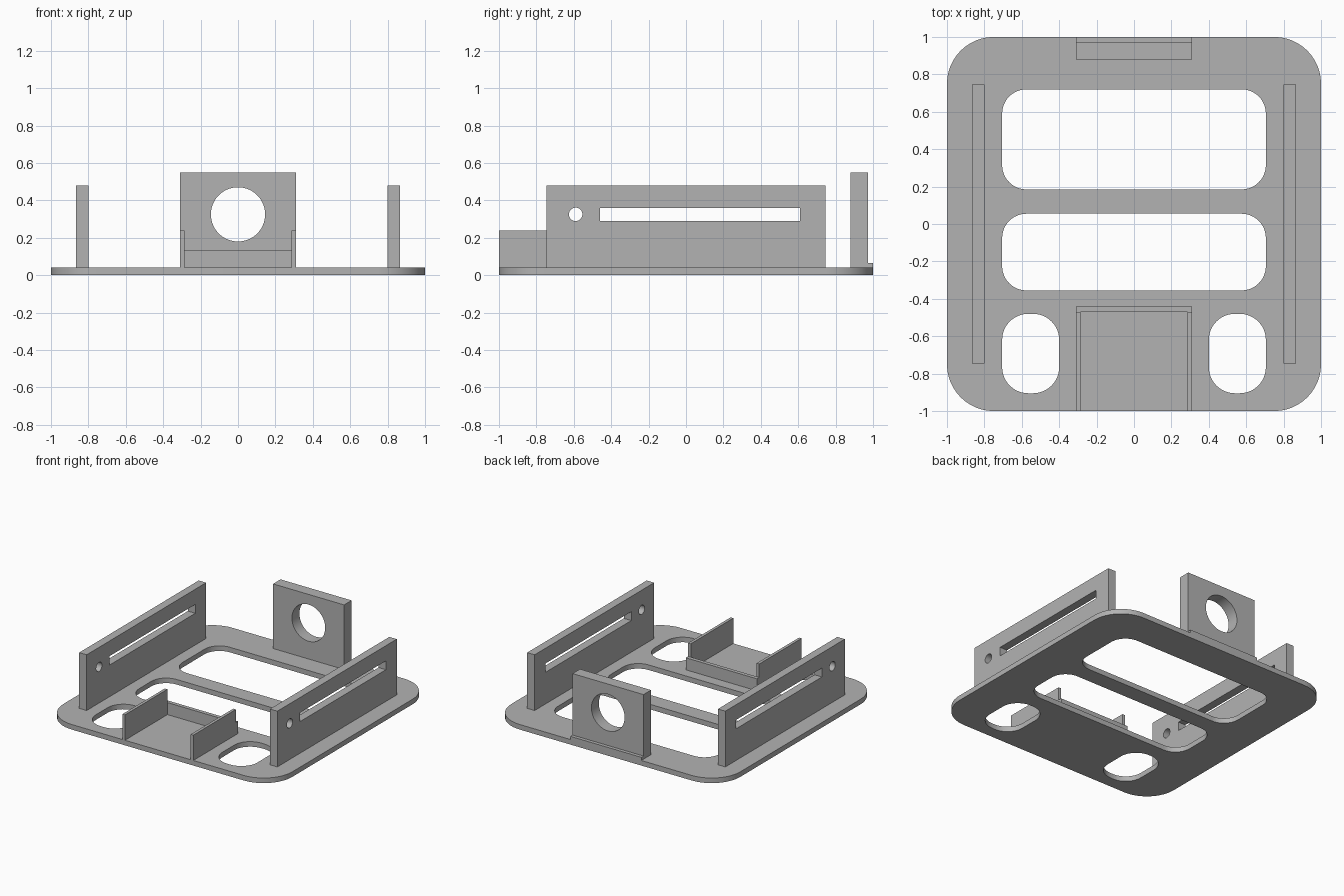
import bpy
from math import sin, cos, pi
from mathutils import Matrix

if "Cube" in bpy.data.objects:
    bpy.data.objects.remove(bpy.data.objects["Cube"])

grey = bpy.data.materials.new("plain grey")
grey.diffuse_color = (0.45, 0.45, 0.45, 1)
grey.use_nodes = True
grey.node_tree.nodes["Principled BSDF"].inputs["Base Color"].default_value = (0.45, 0.45, 0.45, 1)

BASE = 0.04


def rounded(x0, x1, y0, y1, r=0.0, steps=12):
    """Outline of a rectangle with rounded corners."""
    if r == 0:
        return [(x0, y0), (x1, y0), (x1, y1), (x0, y1)]
    centres = [(x1 - r, y1 - r), (x0 + r, y1 - r), (x0 + r, y0 + r), (x1 - r, y0 + r)]
    return [(cx + r * cos((q + i / steps) * pi / 2), cy + r * sin((q + i / steps) * pi / 2))
            for q, (cx, cy) in enumerate(centres) for i in range(steps + 1)]


def circle(cx, cy, r, n=48):
    return [(cx + r * cos(2 * pi * i / n), cy + r * sin(2 * pi * i / n)) for i in range(n)]


def panel(name, outlines, thickness, matrix):
    """Extrude an outline with holes, centred on its plane, and place it."""
    curve = bpy.data.curves.new(name, 'CURVE')
    curve.dimensions = '2D'
    curve.fill_mode = 'BOTH'
    curve.extrude = thickness / 2
    for points in outlines:
        spline = curve.splines.new('POLY')
        spline.points.add(len(points) - 1)
        for p, (x, y) in zip(spline.points, points):
            p.co = (x, y, 0, 1)
        spline.use_cyclic_u = True
    temp = bpy.data.objects.new(name + " outline", curve)
    mesh = bpy.data.meshes.new_from_object(temp)
    bpy.data.objects.remove(temp)
    bpy.data.curves.remove(curve)
    mesh.name = name
    mesh.transform(matrix)
    mesh.materials.clear()
    mesh.materials.append(grey)
    obj = bpy.data.objects.new(name, mesh)
    bpy.context.collection.objects.link(obj)
    bpy.ops.object.select_all(action='DESELECT')
    obj.select_set(True)
    bpy.context.view_layer.objects.active = obj
    bpy.ops.object.shade_smooth_by_angle(angle=pi / 6)
    return obj


def block(name, x0, x1, y0, y1, z0, z1):
    return panel(name, [rounded(x0, x1, y0, y1)], z1 - z0,
                 Matrix.Translation((0, 0, (z0 + z1) / 2)))


# Base plate with four rounded openings
panel("base_plate", [
    rounded(-1, 1, -1, 1, 0.25),
    rounded(-0.705, 0.705, 0.185, 0.72, 0.13),
    rounded(-0.705, 0.705, -0.355, 0.055, 0.13),
    rounded(0.4, 0.705, -0.905, -0.48, 0.14),
    rounded(-0.705, -0.4, -0.905, -0.48, 0.14),
], BASE, Matrix.Translation((0, 0, BASE / 2)))

# Orientations: drawing plane to YZ (facing x) and to XZ (facing -y)
upright_x = Matrix(((0, 0, 1, 0), (1, 0, 0, 0), (0, 1, 0, 0), (0, 0, 0, 1)))
upright_y = Matrix.Rotation(pi / 2, 4, 'X')

for side, s in (("left", 1), ("right", -1)):
    # Long side walls with a slot and a round hole
    panel(side + "_side_wall", [
        rounded(-0.745, 0.745, BASE, 0.48),
        rounded(-0.46, 0.61, 0.29, 0.36),
        circle(-0.59, 0.325, 0.036, 32),
    ], 0.065, Matrix.Translation((s * 0.8325, 0, 0)) @ upright_x)
    # Front tray sides
    x0, x1 = sorted((s * 0.287, s * 0.31))
    block(side + "_tray_side", x0, x1, -1, -0.47, BASE, 0.24)

# Low wall closing the tray
block("tray_back", -0.31, 0.31, -0.47, -0.44, BASE, 0.135)

# Rear bracket with a round opening, and the lip behind it
panel("rear_bracket", [rounded(-0.31, 0.31, BASE, 0.55), circle(0, 0.325, 0.145, 64)],
      0.093, Matrix.Translation((0, 0.9265, 0)) @ upright_y)
block("rear_lip", -0.31, 0.31, 0.973, 1, BASE, 0.065)
